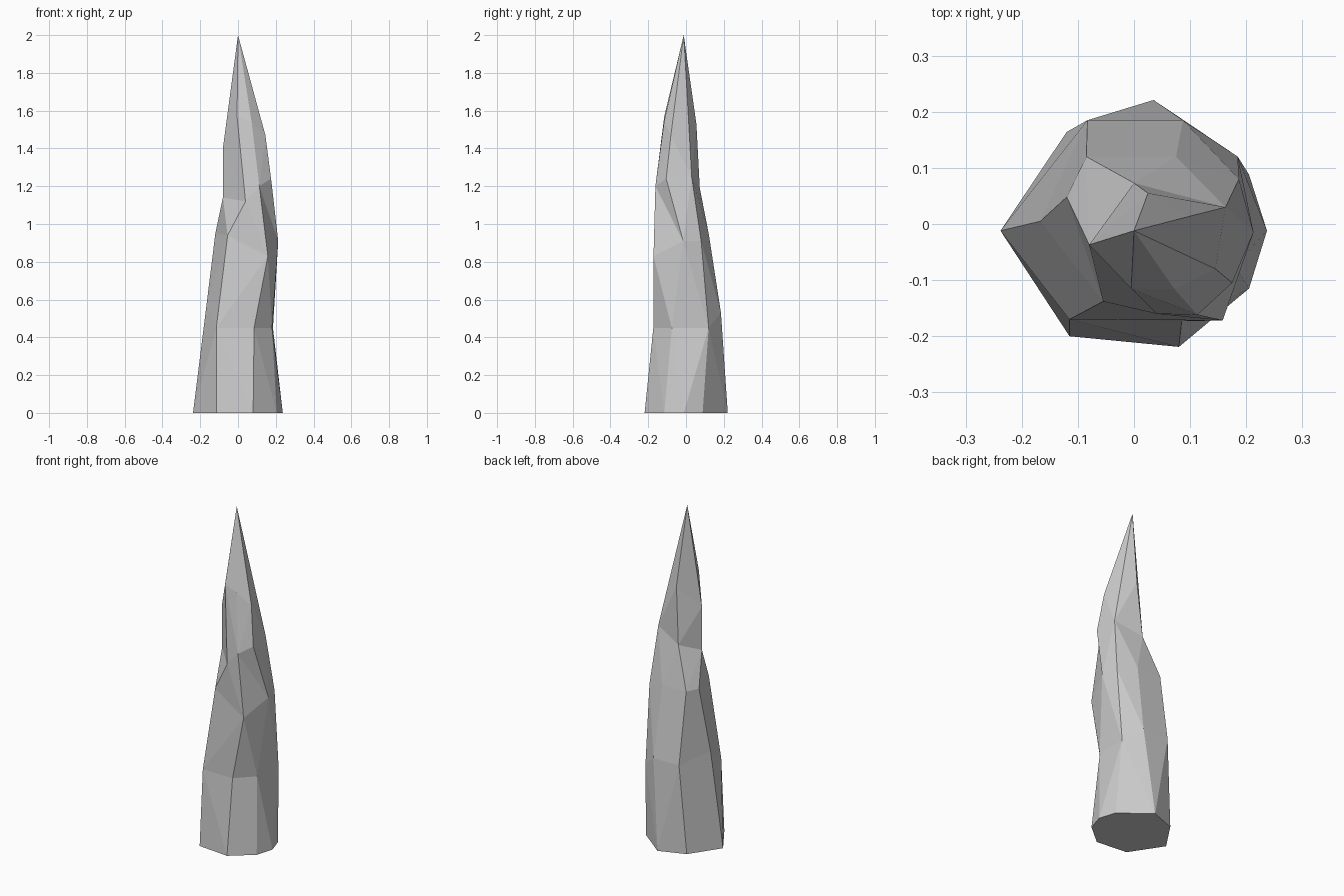
import bpy, bmesh

# Base outline, counter-clockwise seen from above, starting at the left corner
base = [(-.238, -.012, 0), (-.115, -.2, 0), (.08, -.219, 0), (.205, -.115, 0),
        (.237, -.012, 0), (.205, .088, 0), (.035, .221, 0), (-.12, .164, 0)]

# Irregular seven-sided cross-sections going up
lower = [(-.167, .005, .57), (-.115, -.17, .45), (.085, -.173, .45), (.18, -.075, .45),
         (.185, .12, .45), (.087, .185, .53), (-.083, .185, .53)]
middle = [(-.12, .048, .95), (-.055, -.138, .94), (.158, -.172, .83), (.213, -.015, .91),
          (.187, .08, .91), (.075, .12, .95), (-.085, .12, .95)]
neck = [(-.08, -.037, 1.14), (.04, -.16, 1.12), (.113, -.162, 1.2), (.175, -.105, 1.24),
        (.163, .03, 1.25), (0, .073, 1.19), (0, .073, 1.19)]
upper = [(-.08, -.037, 1.4), (-.005, -.115, 1.57), (.072, -.116, 1.54), (.145, -.08, 1.47),
         (.1, .014, 1.54), (.025, .055, 1.53), (.025, .055, 1.53)]
tip = (0, -.012, 2)

# The two right-hand base corners merge into one ridge above
rings = [base] + [r[:4] + [r[4], r[4]] + r[5:] for r in (lower, middle, neck, upper)]

# Spike: bridge the rings, close the bottom, fan to the tip
bm = bmesh.new()
loops = [[bm.verts.new(p) for p in ring] for ring in rings]
apex = bm.verts.new(tip)
bm.faces.new(loops[0][::-1])
for a, b in zip(loops, loops[1:]):
    for i in range(8):
        j = (i + 1) % 8
        bm.faces.new((a[i], a[j], b[j], b[i]))
for i in range(8):
    bm.faces.new((loops[-1][i], loops[-1][(i + 1) % 8], apex))
bmesh.ops.remove_doubles(bm, verts=bm.verts[:], dist=.001)
bmesh.ops.triangulate(bm, faces=[f for f in bm.faces if len(f.verts) == 4])
bmesh.ops.recalc_face_normals(bm, faces=bm.faces[:])

mesh = bpy.data.meshes.new("rock_spike")
bm.to_mesh(mesh)
bm.free()
bpy.context.collection.objects.link(bpy.data.objects.new("rock_spike", mesh))
